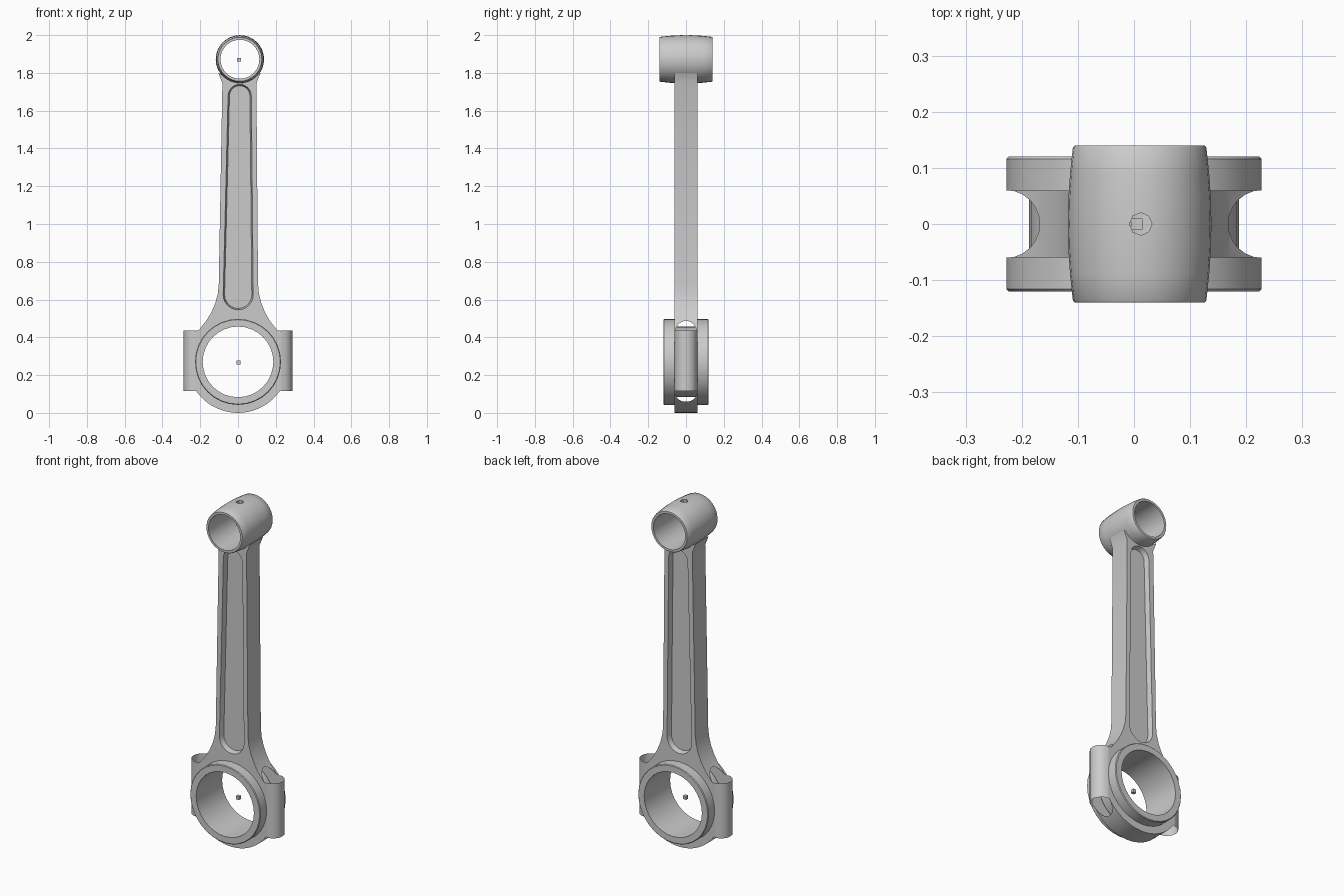
import bpy, bmesh
from math import sin, cos, pi, hypot, atan2

if "Cube" in bpy.data.objects:
    bpy.data.objects.remove(bpy.data.objects["Cube"])

BIG = (0.0, 0.27)       # big end axis (x, z)
SMALL = (0.01, 1.872)   # small end axis (x, z)
BOSS_X, BOSS_R = 0.2285, 0.06


def make(name, verts, faces, smooth=True):
    me = bpy.data.meshes.new(name)
    me.from_pydata(verts, [], faces)
    bm = bmesh.new()
    bm.from_mesh(me)
    bmesh.ops.recalc_face_normals(bm, faces=bm.faces)
    bm.to_mesh(me)
    bm.free()
    ob = bpy.data.objects.new(name, me)
    bpy.context.collection.objects.link(ob)
    if smooth:
        shade(ob)
    return ob


def shade(ob):
    bpy.ops.object.select_all(action='DESELECT')
    bpy.context.view_layer.objects.active = ob
    ob.select_set(True)
    bpy.ops.object.shade_smooth_by_angle(angle=0.6)


def loft(name, a, b, smooth=False):
    """Closed solid between two matching loops of points."""
    n = len(a)
    faces = [(i, (i + 1) % n, n + (i + 1) % n, n + i) for i in range(n)]
    faces += [tuple(range(n))[::-1], tuple(range(n, 2 * n))]
    return make(name, a + b, faces, smooth)


def ring(x, y, r, z0, z1, n, name="cutter"):
    """Vertical cylinder."""
    c = [(x + r * cos(2 * pi * i / n), y + r * sin(2 * pi * i / n)) for i in range(n)]
    return loft(name, [(*p, z0) for p in c], [(*p, z1) for p in c])


def lathe(name, profile, centre, n, closed):
    """Spin a (radius, y) profile around a y-parallel axis."""
    m = len(profile)
    verts = [(centre[0] + r * cos(2 * pi * i / n), y, centre[1] + r * sin(2 * pi * i / n))
             for i in range(n) for r, y in profile]
    faces = [(i * m + j, i * m + (j + 1) % m,
              (i + 1) % n * m + (j + 1) % m, (i + 1) % n * m + j)
             for i in range(n) for j in range(m if closed else m - 1)]
    return make(name, verts, faces)


def cut(ob, cutter):
    cutter.hide_render = True
    mod = ob.modifiers.new("cut", 'BOOLEAN')
    mod.operation, mod.solver, mod.object = 'DIFFERENCE', 'EXACT', cutter
    bpy.context.view_layer.objects.active = ob
    bpy.ops.object.modifier_apply(modifier=mod.name)
    bpy.data.objects.remove(cutter)


# Rod body: mirrored outline, leaning very slightly to the right
half = [(0.04, 1.757), (0.112, 1.80), (0.09, 1.745), (0.104, 0.68), (0.109, 0.63),
        (0.122, 0.58), (0.143, 0.53), (0.17, 0.485), (0.21, 0.435),
        (BOSS_X, 0.435), (BOSS_X, 0.115)]
a0 = atan2(-0.155, 0.221)
half += [(0.27 * cos(a0 + (-pi / 2 - a0) * t / 9), 0.27 + 0.27 * sin(a0 + (-pi / 2 - a0) * t / 9))
         for t in range(9)]
outline = half + [(0.0, 0.0)] + [(-x, z) for x, z in reversed(half)]
outline = [(x + (0.005 * (z - 0.27) if z > 0.5 else 0), z) for x, z in outline]
body = loft("rod_body", [(x, -0.06, z) for x, z in outline],
            [(x, 0.06, z) for x, z in outline])


# Long tapered recess on both faces
def slot(y, inset):
    pts = []
    for cx, cz, r, start in ((0.009, 1.678, 0.062, 0), (0.001, 0.625, 0.08, pi)):
        pts += [(cx + (r - inset) * cos(start + pi * i / 12), y,
                 cz + (r - inset) * sin(start + pi * i / 12)) for i in range(13)]
    return pts


for s in (-1, 1):
    cut(body, loft("cutter", slot(s * 0.03, 0.008), slot(s * 0.07, -0.002)))

# Big bore opening, and bolt clearance scooped out above and below the bosses
n = 32
bore = [(BIG[0] + 0.195 * cos(2 * pi * i / n), BIG[1] + 0.195 * sin(2 * pi * i / n)) for i in range(n)]
cut(body, loft("cutter", [(x, -0.1, z) for x, z in bore], [(x, 0.1, z) for x, z in bore]))
for s in (-1, 1):
    cut(body, ring(s * BOSS_X, 0, 0.0605, 0.431, 0.7, 24))
    cut(body, ring(s * BOSS_X, 0, 0.0605, -0.1, 0.119, 24))

# Open the bolt passages: remove walls inside bosses and behind the bearing
bm = bmesh.new()
bm.from_mesh(body.data)
gone = [f for f in bm.faces
        if all(hypot(abs(v.co.x) - BOSS_X, v.co.y) < 0.0625 for v in f.verts)
        or all(hypot(v.co.x - BIG[0], v.co.z - BIG[1]) < 0.197 for v in f.verts)]
bmesh.ops.delete(bm, geom=gone, context='FACES')
bm.to_mesh(body.data)
bm.free()
shade(body)

# Bolt bosses: open half tubes on each side
for s, name in ((-1, "bolt_boss_left"), (1, "bolt_boss_right")):
    k = 8
    arc = [(s * (BOSS_X + BOSS_R * cos(-pi / 2 + pi * i / k)), BOSS_R * sin(-pi / 2 + pi * i / k))
           for i in range(k + 1)]
    make(name, [(*p, 0.115) for p in arc] + [(*p, 0.435) for p in arc],
         [(i, i + 1, k + 2 + i, k + 1 + i) for i in range(k)])

# Big end bearing with a raised collar on each face
edge = [(0.2275, 0.06), (0.2275, 0.116), (0.2235, 0.12), (0.187, 0.12)]
lathe("big_end_bearing", edge + [(r, -y) for r, y in reversed(edge)], BIG, 32, False)

# Small end: barrel-shaped bushing with an oil hole on top
side = [(0.103, 0.14), (0.116, 0.14), (0.119, 0.136), (0.124, 0.09), (0.127, 0.045)]
small = lathe("small_end", side + [(0.128, 0)] + [(r, -y) for r, y in reversed(side)],
              SMALL, 32, True)
cut(small, ring(0.012, 0, 0.02, 1.9, 2.1, 8))
shade(small)

# Tiny marker cubes on both bore axes
for name, x, z in (("big_end_marker", 0.003, 0.267), ("small_end_marker", 0.005, 1.87)):
    bpy.ops.mesh.primitive_cube_add(size=0.02, location=(x, 0, z))
    bpy.context.object.name = name
